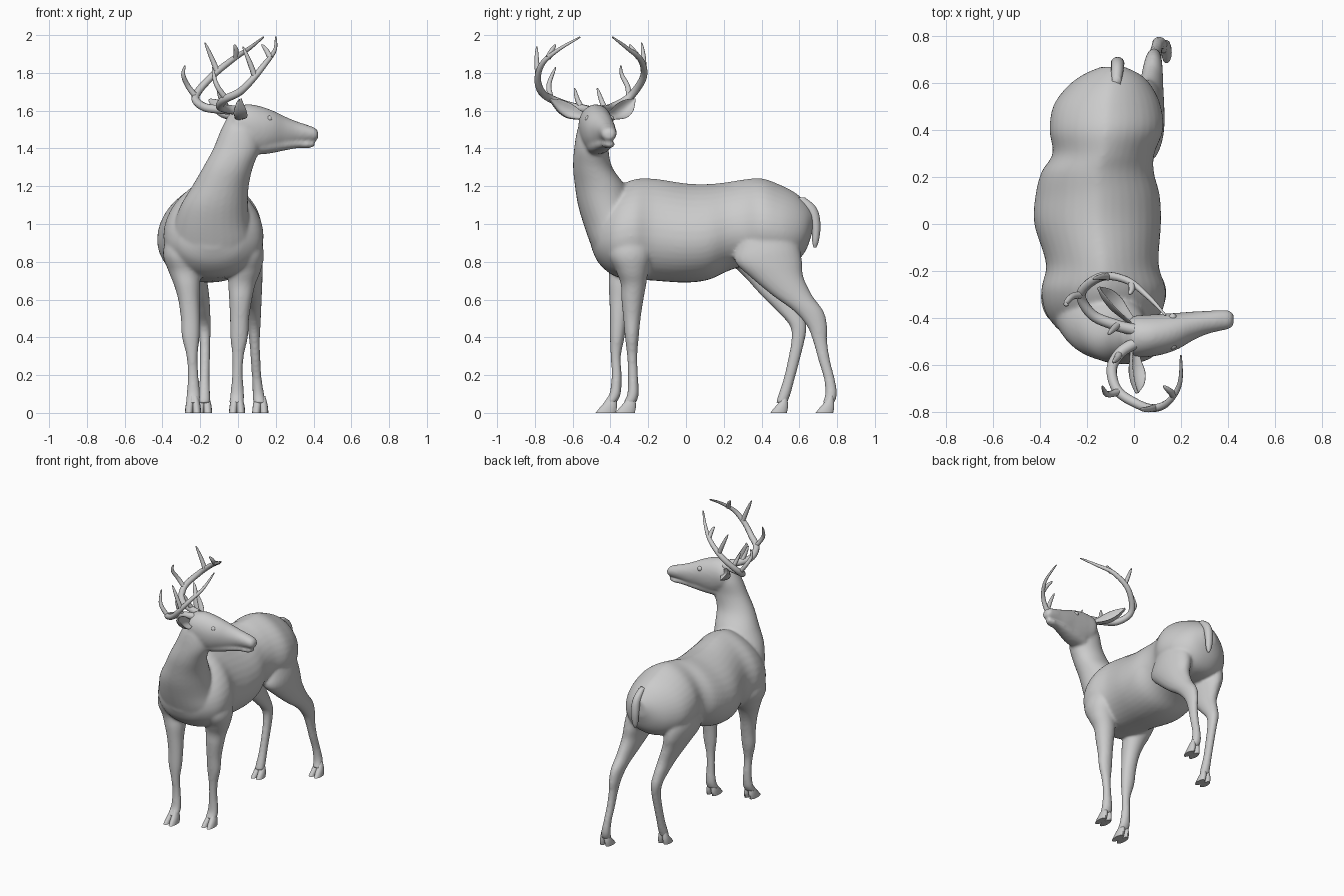
import bpy, bmesh, math
from mathutils import Vector


def smooth_rows(rows, steps=5):
    """Catmull-Rom interpolation through tuples of numbers."""
    pts = [Vector(r) for r in rows]
    out = []
    for i in range(len(pts) - 1):
        p1, p2 = pts[i], pts[i + 1]
        p0, p3 = pts[max(i - 1, 0)], pts[min(i + 2, len(pts) - 1)]
        for s in range(steps):
            t = s / steps
            out.append(0.5 * (2 * p1 + (p2 - p0) * t + (2 * p0 - 5 * p1 + 4 * p2 - p3) * t * t
                              + (3 * p1 - p0 - 3 * p2 + p3) * t ** 3))
    return out + [pts[-1]]


def skin(bm, rings):
    """Bridge rings of points into a closed tube."""
    loops = [[bm.verts.new(p) for p in r] for r in rings]
    n = len(loops[0])
    for a, b in zip(loops, loops[1:]):
        for i in range(n):
            bm.faces.new((a[i], a[(i + 1) % n], b[(i + 1) % n], b[i]))
    bm.faces.new(loops[0][::-1])
    bm.faces.new(loops[-1])


def loft(bm, axis, rows, mid=0.5, power=1.0, n=28, steps=5):
    """Rows are slices (position, centre, half width, low, high) along an axis."""
    rings = []
    for p, c, w, lo, hi in smooth_rows(rows, steps):
        m = lo + (hi - lo) * mid
        ring = []
        for k in range(n):
            a = 2 * math.pi * k / n
            co, si = math.cos(a), math.sin(a)
            e = power if si > 0 else 0.92
            u = c + w * math.copysign(abs(co) ** e, co)
            h = m + si * ((hi - m) if si > 0 else (m - lo))
            ring.append({'x': (p, u, h), 'y': (u, p, h), 'z': (u, h, p)}[axis])
        rings.append(ring)
    skin(bm, rings)


def finish(bm, name):
    bmesh.ops.recalc_face_normals(bm, faces=bm.faces)
    me = bpy.data.meshes.new(name)
    bm.to_mesh(me)
    bm.free()
    for f in me.polygons:
        f.use_smooth = True
    ob = bpy.data.objects.new(name, me)
    bpy.context.collection.objects.link(ob)
    return ob


body = bmesh.new()

# torso, sliced from chest to rump
loft(body, 'y', [
    (-.50, -.14, .07, .87, 1.0), (-.46, -.14, .17, .79, 1.08), (-.38, -.13, .245, .725, 1.18),
    (-.28, -.13, .265, .71, 1.235), (-.17, -.135, .24, .70, 1.24), (0, -.155, .27, .69, 1.215),
    (.12, -.155, .265, .705, 1.212), (.22, -.155, .24, .75, 1.222), (.30, -.13, .217, .775, 1.235),
    (.40, -.118, .242, .78, 1.242), (.50, -.115, .23, .78, 1.207), (.58, -.105, .185, .80, 1.165),
    (.635, -.095, .125, .86, 1.115), (.67, -.09, .05, .96, 1.07)], mid=.43, power=1.3, n=40)

# neck, sliced upwards
loft(body, 'z', [
    (.76, -.135, .11, -.425, -.2), (.82, -.135, .19, -.475, -.2), (.9, -.135, .215, -.508, -.2),
    (1.0, -.138, .20, -.543, -.22), (1.1, -.125, .178, -.572, -.27), (1.2, -.093, .15, -.588, -.32),
    (1.3, -.053, .132, -.598, -.39), (1.4, -.008, .123, -.592, -.41), (1.5, .01, .10, -.575, -.405),
    (1.58, .02, .07, -.54, -.42)])

# skull and muzzle, sliced towards the nose
loft(body, 'x', [
    (-.05, -.485, .04, 1.48, 1.57), (-.01, -.48, .085, 1.42, 1.62), (.06, -.477, .09, 1.38, 1.634),
    (.13, -.468, .086, 1.378, 1.62), (.19, -.455, .077, 1.395, 1.598), (.25, -.435, .062, 1.41, 1.569),
    (.31, -.42, .05, 1.428, 1.544), (.37, -.411, .044, 1.436, 1.524), (.41, -.408, .038, 1.44, 1.508),
    (.425, -.407, .022, 1.452, 1.488)], mid=.55)

# lower jaw
loft(body, 'x', [
    (.06, -.475, .06, 1.365, 1.45), (.16, -.46, .06, 1.372, 1.46), (.25, -.436, .047, 1.39, 1.45),
    (.32, -.418, .036, 1.402, 1.446), (.37, -.41, .033, 1.401, 1.441), (.405, -.408, .022, 1.41, 1.436)])

# front legs
loft(body, 'z', [
    (1.1, .005, .03, -.32, -.22), (1.0, .025, .07, -.37, -.2), (.85, .045, .092, -.41, -.18),
    (.75, .035, .085, -.37, -.2), (.68, .02, .072, -.345, -.21), (.6, .014, .061, -.342, -.225),
    (.5, .008, .051, -.332, -.24), (.4, .006, .047, -.323, -.25), (.3, 0, .031, -.312, -.257),
    (.2, -.003, .029, -.307, -.254), (.1, -.004, .037, -.311, -.25), (.05, -.008, .04, -.335, -.265)])
loft(body, 'z', [
    (1.1, -.26, .03, -.34, -.24), (1.0, -.285, .07, -.38, -.21), (.85, -.305, .092, -.43, -.19),
    (.75, -.285, .083, -.41, -.22), (.68, -.27, .07, -.41, -.26), (.6, -.26, .057, -.406, -.29),
    (.5, -.252, .051, -.403, -.31), (.4, -.25, .047, -.403, -.325), (.3, -.243, .03, -.399, -.344),
    (.2, -.238, .029, -.394, -.341), (.1, -.236, .036, -.406, -.345), (.05, -.24, .04, -.44, -.37)])

# hind legs
loft(body, 'z', [
    (1.12, -.03, .03, .38, .5), (1.0, .01, .075, .32, .56), (.88, .03, .09, .27, .60),
    (.8, .045, .085, .26, .615), (.72, .06, .07, .34, .622), (.62, .073, .053, .46, .67),
    (.54, .08, .043, .57, .728), (.46, .084, .035, .64, .748), (.38, .088, .028, .672, .748),
    (.28, .093, .026, .70, .763), (.18, .10, .026, .73, .788), (.1, .108, .031, .737, .80),
    (.05, .115, .034, .72, .785)])
loft(body, 'z', [
    (1.12, -.21, .03, .36, .48), (1.0, -.24, .075, .3, .54), (.88, -.26, .088, .25, .57),
    (.8, -.255, .085, .235, .58), (.72, -.235, .07, .31, .575), (.62, -.205, .053, .40, .587),
    (.54, -.19, .043, .48, .617), (.46, -.18, .036, .55, .639), (.38, -.175, .029, .557, .628),
    (.28, -.175, .027, .539, .603), (.18, -.177, .027, .516, .576), (.1, -.178, .031, .49, .554),
    (.05, -.18, .034, .475, .535)])

# fuse all body volumes into one smooth skin
ob = finish(body, "deer_body")
rm = ob.modifiers.new("fuse", 'REMESH')
rm.mode, rm.voxel_size, rm.use_smooth_shade = 'VOXEL', 0.009, True
sm = ob.modifiers.new("soften", 'SMOOTH')
sm.factor, sm.iterations = 0.5, 10

# tail
tail = bmesh.new()
loft(tail, 'z', [
    (.875, -.07, .006, .675, .69), (.91, -.07, .02, .668, .703), (.98, -.07, .028, .665, .712),
    (1.05, -.07, .028, .645, .705), (1.10, -.072, .025, .61, .68), (1.14, -.075, .018, .58, .63)], n=16)
finish(tail, "tail")

# cloven hooves: (name, centre x, toe y, heel y)
for name, cx, toe, heel in [("front_left", -.005, -.375, -.265), ("front_right", -.238, -.48, -.365),
                            ("hind_left", .118, .685, .785), ("hind_right", -.18, .445, .54)]:
    hoof = bmesh.new()
    for s in (-1, 1):
        loft(hoof, 'z', [
            (0, cx + s * .021, .022, toe, heel - .005), (.025, cx + s * .019, .022, toe + .02, heel),
            (.05, cx + s * .016, .021, toe + .042, heel), (.09, cx + s * .01, .016, toe + .07, heel - .005)],
            n=14, steps=3)
    ob = finish(hoof, name + "_hoof")
    for o in bpy.context.selected_objects:
        o.select_set(False)
    ob.select_set(True)
    bpy.context.view_layer.objects.active = ob
    bpy.ops.object.shade_smooth_by_angle(angle=math.radians(45))

# cupped leaf-shaped ears, opening forward and slightly up
for name, base, tip in [("ear_right", (0, -.54, 1.565), (.015, -.72, 1.66)),
                        ("ear_left", (-.01, -.415, 1.565), (-.15, -.27, 1.66))]:
    base, tip = Vector(base), Vector(tip)
    d = (tip - base).normalized()
    up = Vector((-.6, 0, 1))
    u = (up - d * d.dot(up)).normalized()
    nrm = d.cross(u)
    if nrm.x < 0:
        nrm = -nrm
    ear = bmesh.new()
    rings = []
    for t, w in smooth_rows([(0, .022), (.2, .032), (.45, .046), (.7, .04), (.88, .021), (1, .003)], 4):
        c = base.lerp(tip, t) - Vector((0, 0, .018 * math.sin(math.pi * t)))
        rings.append([c + u * w * math.cos(a) + nrm * (.008 * math.sin(a) + .9 * w * math.cos(a) ** 2 - .5 * w)
                      for a in (2 * math.pi * k / 20 for k in range(20))])
    skin(ear, rings)
    finish(ear, name)

# eyes
for name, y in [("eye_right", -.518), ("eye_left", -.398)]:
    eye = bmesh.new()
    bmesh.ops.create_uvsphere(eye, u_segments=16, v_segments=10, radius=.017)
    finish(eye, name).location = (.165, y, 1.557)


# antlers: first path is the main beam, the others are tines
def antler(name, paths):
    cu = bpy.data.curves.new(name, 'CURVE')
    cu.dimensions, cu.bevel_depth, cu.bevel_resolution, cu.use_fill_caps = '3D', 1.0, 3, True
    for i, path in enumerate(paths):
        pts = smooth_rows(path, 6)
        sp = cu.splines.new('POLY')
        sp.points.add(len(pts) - 1)
        r0 = .025 if i == 0 else .016
        for k, (pt, q) in enumerate(zip(sp.points, pts)):
            t = k / (len(pts) - 1)
            pt.co = (*q, 1)
            pt.radius = r0 * (1 - .35 * t - .5 * t ** 4)
    tmp = bpy.data.objects.new(name + "_curve", cu)
    me = bpy.data.meshes.new_from_object(tmp)
    bpy.data.objects.remove(tmp)
    for f in me.polygons:
        f.use_smooth = True
    bpy.context.collection.objects.link(bpy.data.objects.new(name, me))


antler("antler_left", [
    [(0, -.45, 1.60), (-.08, -.43, 1.605), (-.18, -.385, 1.62), (-.225, -.295, 1.675), (-.14, -.225, 1.78),
     (-.03, -.24, 1.87), (.06, -.31, 1.93), (.135, -.39, 1.99)],
    [(-.22, -.30, 1.67), (-.265, -.31, 1.73), (-.29, -.34, 1.79), (-.28, -.345, 1.84)],
    [(-.11, -.225, 1.81), (-.14, -.225, 1.88), (-.175, -.235, 1.96)],
    [(-.01, -.25, 1.88), (-.01, -.28, 1.92), (-.02, -.30, 1.95)],
    [(-.07, -.43, 1.61), (-.09, -.45, 1.66), (-.11, -.47, 1.72)]])
antler("antler_right", [
    [(0, -.51, 1.60), (-.06, -.55, 1.61), (-.095, -.62, 1.625), (-.07, -.71, 1.66), (.01, -.765, 1.70),
     (.08, -.785, 1.77), (.145, -.76, 1.85), (.195, -.68, 1.92), (.2, -.56, 1.99)],
    [(-.065, -.715, 1.665), (-.115, -.725, 1.74), (-.135, -.69, 1.83)],
    [(.09, -.783, 1.78), (.06, -.79, 1.86), (.025, -.79, 1.94)],
    [(.17, -.73, 1.88), (.15, -.71, 1.92), (.125, -.69, 1.95)],
    [(-.06, -.55, 1.61), (-.075, -.575, 1.66), (-.09, -.59, 1.72)]])
